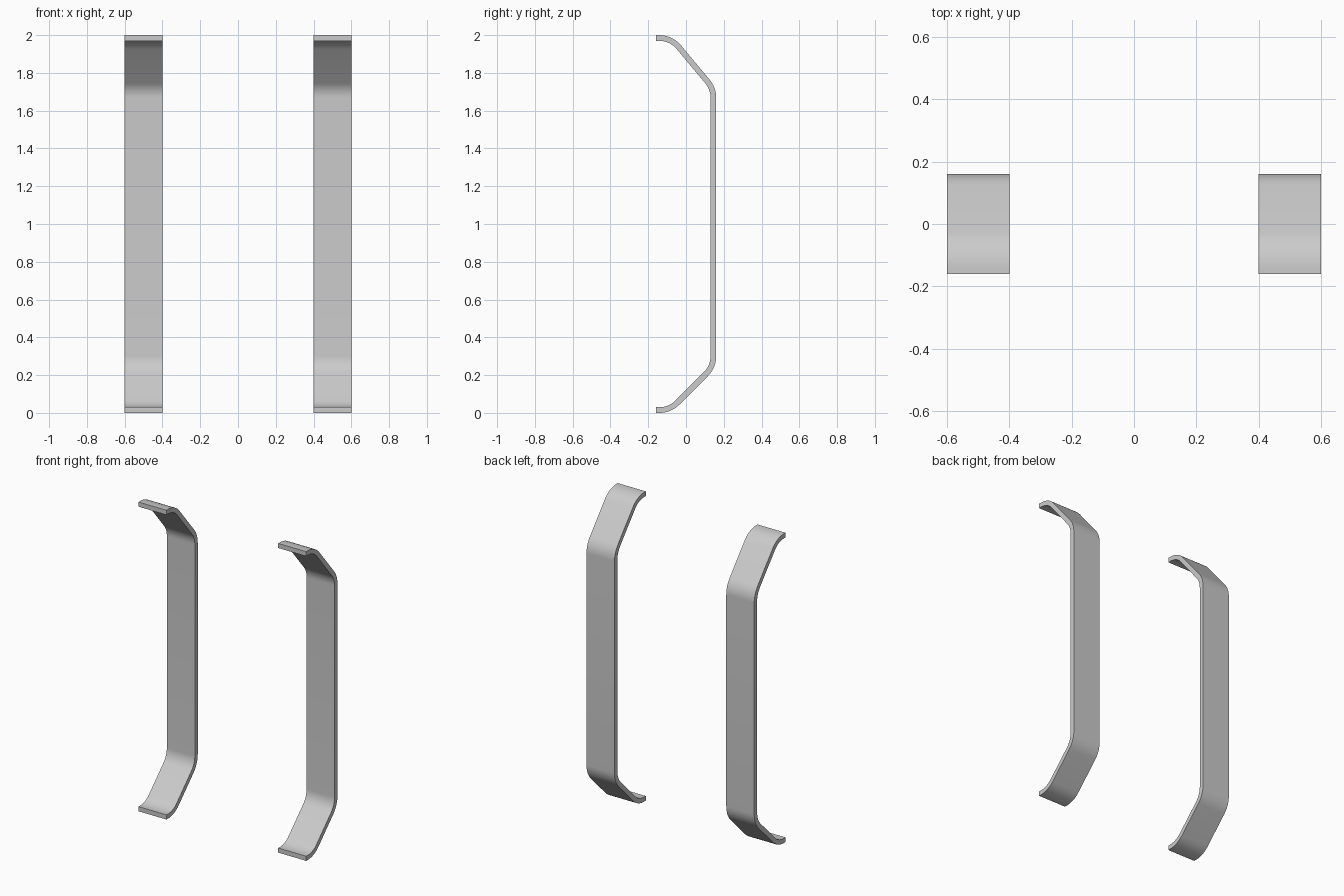
import bpy, bmesh
from math import tan, sin, cos, atan2
from mathutils import Vector

if "Cube" in bpy.data.objects:
    bpy.data.objects.remove(bpy.data.objects["Cube"])

THICK = 0.03      # strip thickness
RADIUS = 0.135    # centreline bend radius
STEPS = 8         # segments per bend

# Centreline corners of the bent strip as (y, z)
corners = [Vector(p) for p in [(-0.16, 0.015), (-0.085, 0.015), (0.145, 0.245),
                               (0.145, 1.717), (-0.079, 1.985), (-0.16, 1.985)]]


def bent_path(pts):
    """Round each inner corner; return points with their left-hand normals."""
    def left(d):
        return Vector((-d.y, d.x))

    d0 = (pts[1] - pts[0]).normalized()
    path = [(pts[0], left(d0))]
    for a, b, c in zip(pts, pts[1:], pts[2:]):
        din, dout = (b - a).normalized(), (c - b).normalized()
        turn = atan2(din.x * dout.y - din.y * dout.x, din.dot(dout))
        start = b - din * RADIUS * tan(abs(turn) / 2)
        side = 1 if turn > 0 else -1
        centre = start + left(din) * RADIUS * side
        for i in range(STEPS + 1):
            t = turn * i / STEPS
            n = left(Vector((din.x * cos(t) - din.y * sin(t),
                             din.x * sin(t) + din.y * cos(t))))
            path.append((centre - n * RADIUS * side, n))
    path.append((pts[-1], left((pts[-1] - pts[-2]).normalized())))
    return path


# Sweep a rectangular section along the bent path
bm = bmesh.new()
rings = []
for p, n in bent_path(corners):
    lo, hi = p - n * THICK / 2, p + n * THICK / 2
    rings.append([bm.verts.new((x, q.x, q.y))
                  for x, q in ((0.4, lo), (0.6, lo), (0.6, hi), (0.4, hi))])
for r, s in zip(rings, rings[1:]):
    for i in range(4):
        j = (i + 1) % 4
        bm.faces.new((r[i], r[j], s[j], s[i]))
bm.faces.new(rings[0])
bm.faces.new(rings[-1])
bmesh.ops.recalc_face_normals(bm, faces=bm.faces[:])

mesh = bpy.data.meshes.new("bent_strap")
bm.to_mesh(mesh)
bm.free()
strap = bpy.data.objects.new("bent_strap_pair", mesh)
bpy.context.collection.objects.link(strap)
bpy.context.view_layer.objects.active = strap
strap.select_set(True)
bpy.ops.object.shade_smooth_by_angle()

# Matching strap on the other side
strap.modifiers.new("mirror_x", 'MIRROR').use_mirror_merge = False
